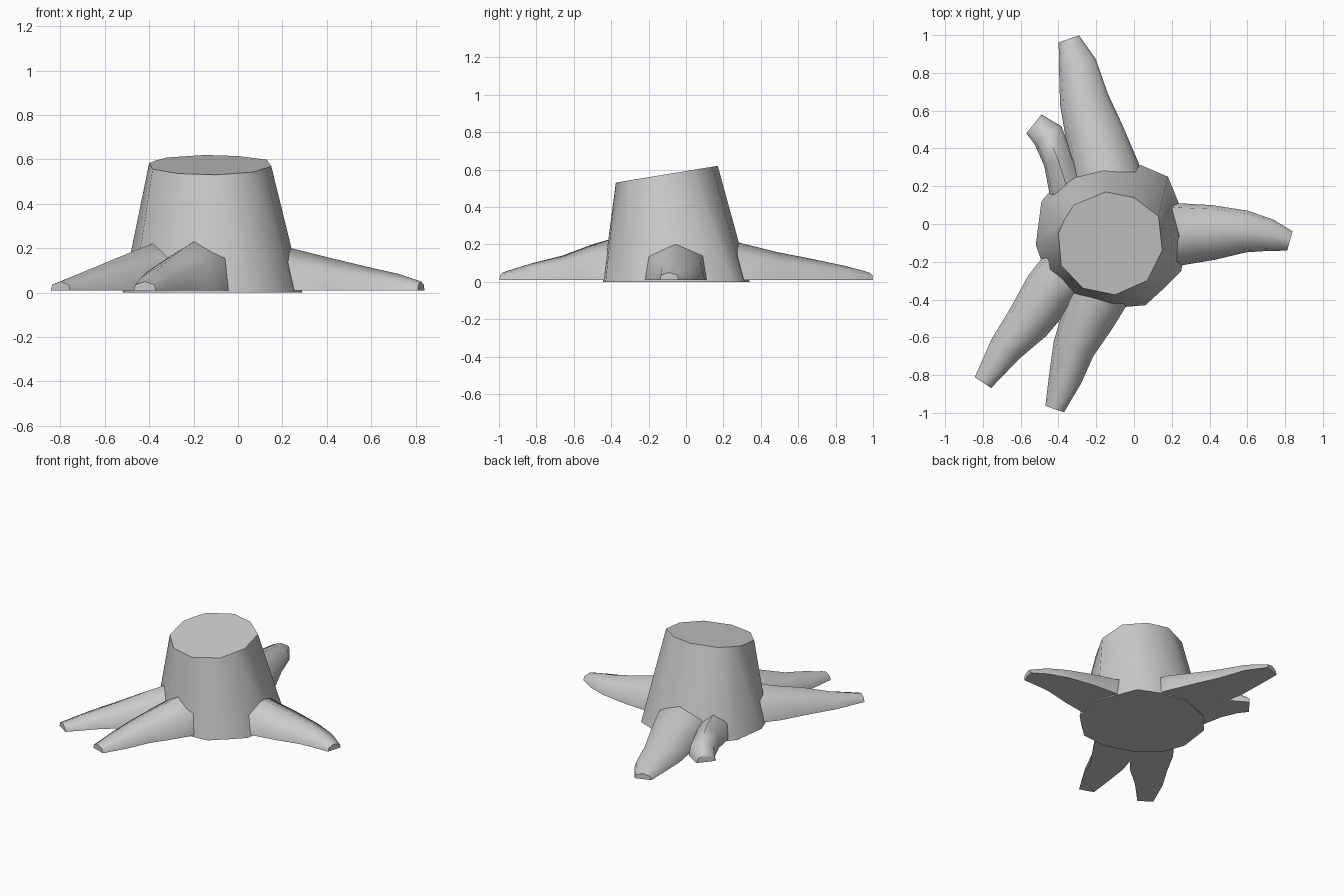
import bpy
import bmesh
import math
from mathutils import Vector

default_cube = bpy.data.objects.get("Cube")
if default_cube:
    bpy.data.objects.remove(default_cube, do_unlink=True)

# One plain grey for the whole stump
grey = bpy.data.materials.new("plain_grey")
grey.use_nodes = True
colour = (0.6, 0.6, 0.6, 1)
grey.diffuse_color = colour
grey.node_tree.nodes["Principled BSDF"].inputs["Base Color"].default_value = colour


def loft(name, rings):
    """Skin a row of equal point rings, cap both ends and shade smoothly."""
    mesh = bpy.data.meshes.new(name)
    bm = bmesh.new()
    loops = [[bm.verts.new(point) for point in ring] for ring in rings]
    for lower, upper in zip(loops, loops[1:]):
        for i in range(len(lower)):
            j = (i + 1) % len(lower)
            bm.faces.new((lower[i], lower[j], upper[j], upper[i]))
    bm.faces.new(loops[0])
    bm.faces.new(loops[-1])
    bmesh.ops.recalc_face_normals(bm, faces=bm.faces)
    bm.to_mesh(mesh)
    bm.free()
    mesh.materials.append(grey)
    obj = bpy.data.objects.new(name, mesh)
    bpy.context.collection.objects.link(obj)
    bpy.ops.object.select_all(action="DESELECT")
    obj.select_set(True)
    bpy.context.view_layer.objects.active = obj
    bpy.ops.object.shade_smooth_by_angle(angle=math.radians(66))
    return obj


def root(name, stations):
    """Arched, flat-bottomed root; each station is x, y, half width, height."""
    arch = [(-1, 0), (-0.86, 0.64), (0, 1), (0.86, 0.64), (1, 0)]
    centres = [Vector((x, y, 0.01)) for x, y, _, _ in stations]
    rings = []
    for i, (_, _, width, height) in enumerate(stations):
        ahead = centres[min(i + 1, len(centres) - 1)]
        behind = centres[max(i - 1, 0)]
        along = (ahead - behind).normalized()
        across = Vector((along.y, -along.x, 0))
        rings.append([centres[i] + across * width * u
                      + Vector((0, 0, (height - 0.01) * v)) for u, v in arch])
    return loft(name, rings)


# Trunk: irregular tapered body with a sloping cut on top
foot = [(-.16, .34), (.04, .31), (.18, .25), (.29, -.02), (.25, -.25),
        (.17, -.33), (.06, -.43), (-.12, -.445), (-.33, -.38),
        (-.47, -.25), (-.52, -.11), (-.49, .12), (-.37, .26)]
cut = [(-.15, .17), (0, .14), (.13, .04), (.15, -.14), (.12, -.2),
       (.07, -.3), (-.01, -.335), (-.1, -.375), (-.27, -.34),
       (-.385, -.22), (-.4, -.05), (-.37, .02), (-.32, .1)]
loft("trunk", [[(x, y, 0) for x, y in foot],
               [(x, y, 0.592 + 0.164 * y) for x, y in cut]])

# Roots: each runs from inside the trunk out to a blunt tip
root("left_root", [(.1, -.055, .18, .24), (.24, -.055, .165, .2),
                   (.42, -.045, .145, .155), (.6, -.04, .11, .112),
                   (.72, -.06, .085, .085), (.825, -.09, .053, .05)])
root("back_root", [(-.12, .1, .18, .24), (-.15, .28, .18, .21),
                   (-.21, .48, .155, .16), (-.265, .66, .13, .125),
                   (-.3, .85, .1, .085), (-.345, .98, .057, .05)])
root("back_side_root", [(-.35, .18, .1, .18), (-.4, .335, .08, .165),
                        (-.455, .47, .085, .12), (-.53, .53, .064, .06)])
root("front_root", [(-.15, -.2, .17, .27), (-.19, -.38, .16, .235),
                    (-.245, -.5, .14, .2), (-.32, -.66, .112, .14),
                    (-.365, -.82, .088, .1), (-.42, -.98, .052, .05)])
root("front_right_root", [(-.25, -.15, .15, .26), (-.36, -.26, .15, .23),
                          (-.45, -.36, .14, .195), (-.56, -.52, .12, .15),
                          (-.68, -.66, .09, .1), (-.8, -.84, .052, .05)])
